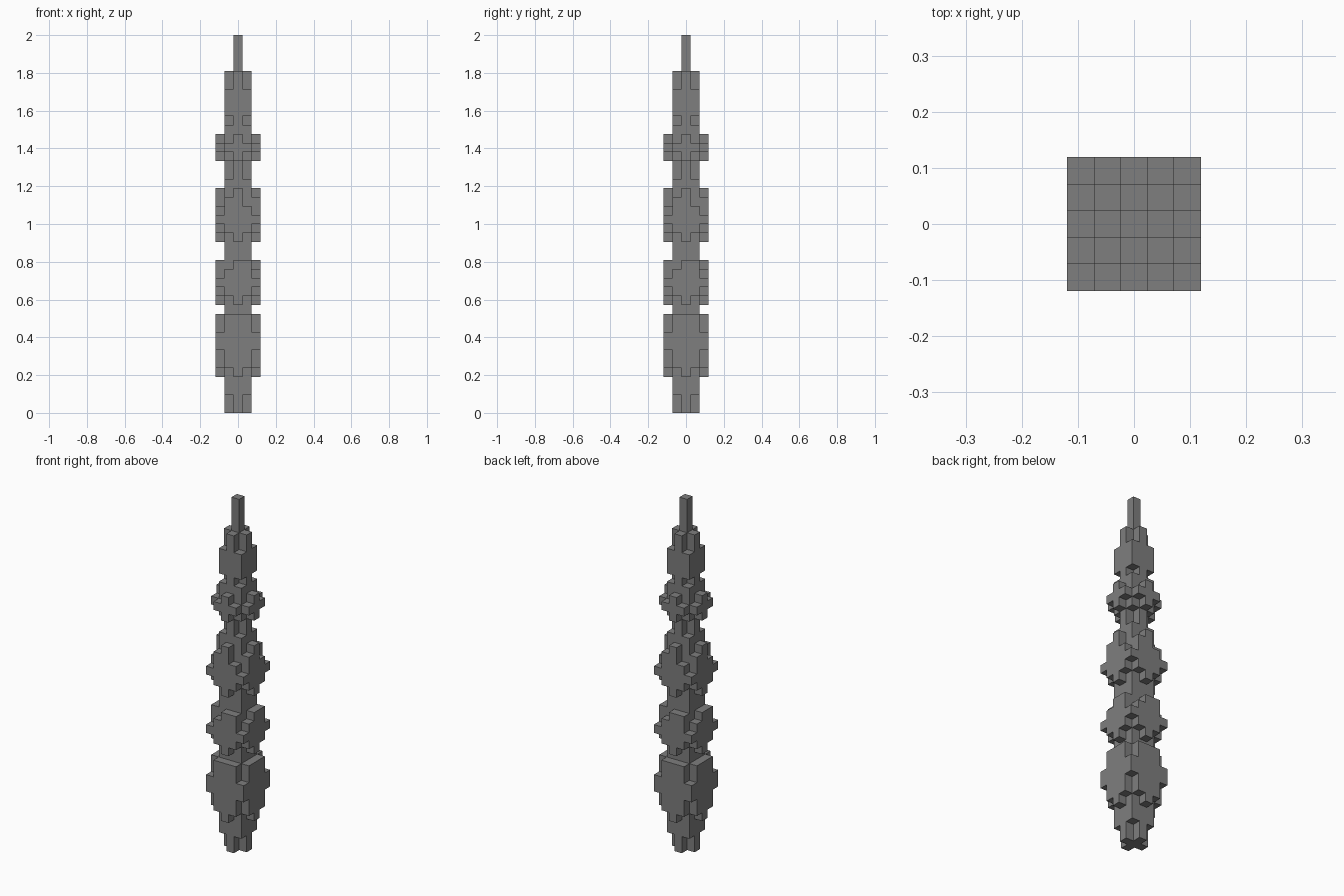
import bpy, bmesh
from mathutils import Vector

cube = bpy.data.objects.get("Cube")
if cube:
    bpy.data.objects.remove(cube)

LAYERS = 42
S = 2 / LAYERS  # block size

stone = bpy.data.materials.new("grey_stone")
stone.use_nodes = True
GREY = (0.21, 0.21, 0.21, 1)
stone.diffuse_color = GREY
stone.node_tree.nodes["Principled BSDF"].inputs["Base Color"].default_value = GREY

# Block columns (x, y) on one quarter, with the layer ranges they fill;
# every column is repeated around the four sides.
COLUMNS = {
    (0, 0): [(0, 42)],                                        # spine
    (0, -1): [(0, 38)],                                       # core sides
    (1, -1): [(2, 26), (28, 32), (33, 36)],                   # core corners
    (0, -2): [(4, 11), (12, 17), (19, 25), (28, 31)],         # rib middles
    (-1, -2): [(5, 11), (13, 16), (20, 24), (29, 30)],        # rib left halves
    (1, -2): [(5, 11), (13, 17), (20, 23), (29, 30)],         # rib right halves
    (2, -2): [(7, 9), (14, 15), (21, 22)],                    # outer corners
}

cells = set()
for (x, y), spans in COLUMNS.items():
    for turn in range(4):
        for low, high in spans:
            cells.update((x, y, z) for z in range(low, high))
        x, y = -y, x


def add_face(bm, cell, axis, sign):
    """Add one exposed square of a block, facing outward."""
    n = Vector((0, 0, 0))
    n[axis] = sign
    u = Vector((0, 0, 0))
    u[(axis + 1) % 3] = 1
    v = n.cross(u)
    centre = Vector(cell) + Vector((0, 0, 0.5)) + n / 2
    corners = [(-1, -1), (1, -1), (1, 1), (-1, 1)]
    bm.faces.new([bm.verts.new((centre + u * a / 2 + v * b / 2) * S)
                  for a, b in corners])


def build_tier(name, low, high):
    """Skin all blocks between two layers, leaving out hidden faces."""
    bm = bmesh.new()
    for cell in sorted(c for c in cells if low <= c[2] < high):
        for axis in range(3):
            for sign in (-1, 1):
                near = list(cell)
                near[axis] += sign
                if tuple(near) not in cells:
                    add_face(bm, cell, axis, sign)
    bmesh.ops.remove_doubles(bm, verts=bm.verts[:], dist=S / 100)
    bmesh.ops.dissolve_limit(bm, angle_limit=0.01, verts=bm.verts[:],
                             edges=bm.edges[:])
    mesh = bpy.data.meshes.new(name)
    bm.to_mesh(mesh)
    bm.free()
    mesh.materials.append(stone)
    obj = bpy.data.objects.new(name, mesh)
    bpy.context.collection.objects.link(obj)


# Stacked tiers from the foot to the tip
build_tier("foot_tier", 0, 11)
build_tier("second_tier", 11, 17)
build_tier("third_tier", 17, 26)
build_tier("fourth_tier", 26, 32)
build_tier("upper_tier", 32, 38)
build_tier("tip", 38, 42)
